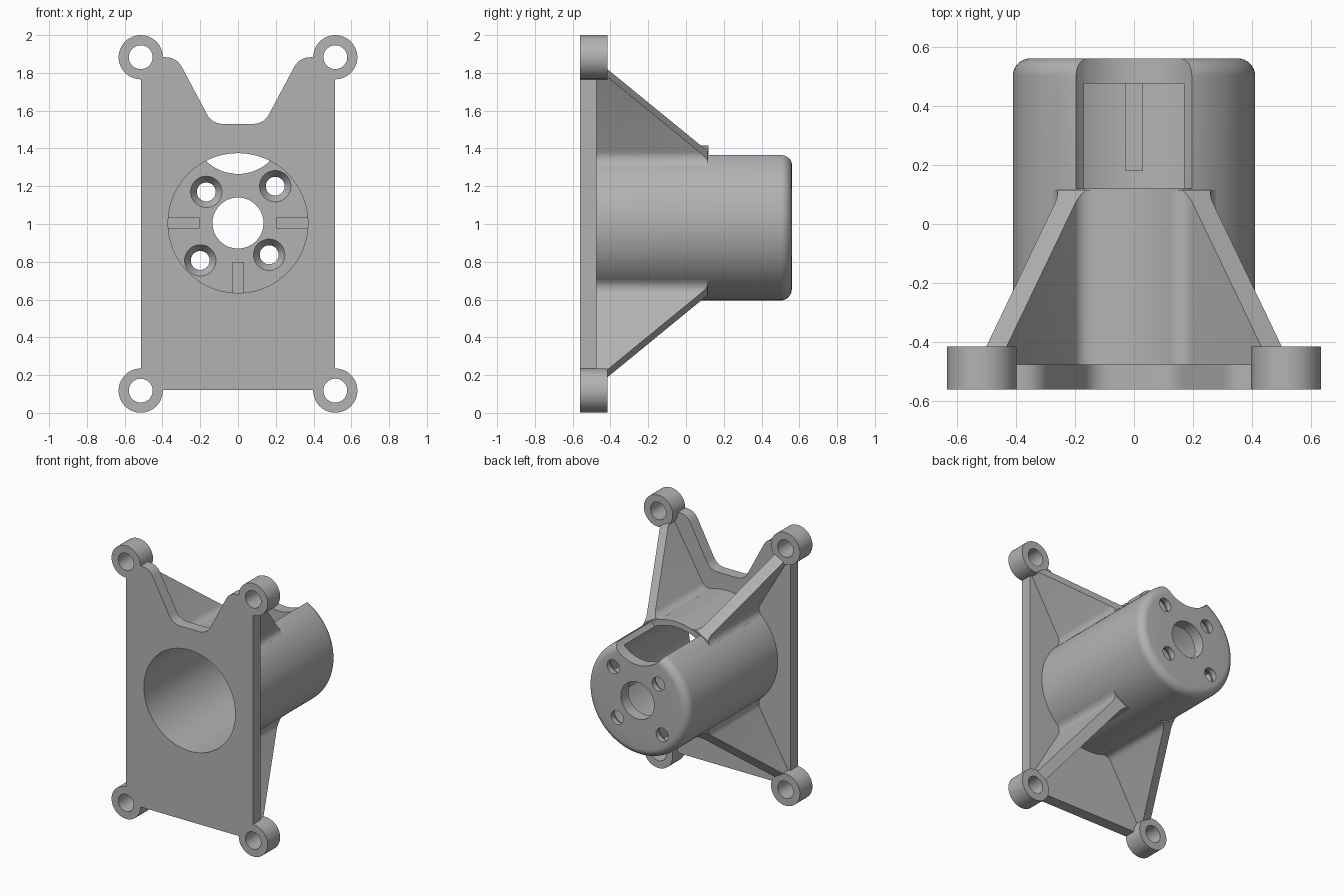
import bpy, bmesh
from math import sin, cos, pi, atan2, sqrt
from mathutils import Matrix, Vector

cube = bpy.data.objects.get("Cube")
if cube:
    bpy.data.objects.remove(cube)

grey = bpy.data.materials.new("plain grey")
grey.use_nodes = True
colour = (0.45, 0.45, 0.45, 1)
grey.diffuse_color = colour
grey.node_tree.nodes["Principled BSDF"].inputs["Base Color"].default_value = colour

AXIS = 1.005            # height of the housing axis
OUTER, BORE = 0.41, 0.37
FRONT, BACK, FLOOR = -0.56, 0.56, 0.475


def make(name, bm):
    bmesh.ops.recalc_face_normals(bm, faces=bm.faces)
    mesh = bpy.data.meshes.new(name)
    bm.to_mesh(mesh)
    bm.free()
    mesh.materials.append(grey)
    obj = bpy.data.objects.new(name, mesh)
    bpy.context.collection.objects.link(obj)
    return obj


def prism(name, points, y0, y1, matrix=Matrix()):
    """Outline in x and z, extruded along y."""
    bm = bmesh.new()
    face = bm.faces.new([bm.verts.new((x, y0, z)) for x, z in points])
    new = bmesh.ops.extrude_face_region(bm, geom=[face])["geom"]
    moved = [v for v in new if isinstance(v, bmesh.types.BMVert)]
    bmesh.ops.translate(bm, verts=moved, vec=(0, y1 - y0, 0))
    bm.transform(matrix)
    return make(name, bm)


def lathe(name, profile, x, z, sides=64):
    """Profile of (radius, y) turned about an axis along y, closed at both ends."""
    bm = bmesh.new()
    rings = [[bm.verts.new((x + r * sin(2 * pi * i / sides), y,
                            z + r * cos(2 * pi * i / sides)))
              for i in range(sides)] for r, y in profile]
    for a, b in zip(rings, rings[1:]):
        for i in range(sides):
            j = (i + 1) % sides
            bm.faces.new((a[i], a[j], b[j], b[i]))
    bm.faces.new(rings[0])
    bm.faces.new(rings[-1])
    return make(name, bm)


def combine(target, tool, operation):
    mod = target.modifiers.new("combine", 'BOOLEAN')
    mod.operation, mod.object, mod.solver = operation, tool, 'EXACT'
    bpy.context.view_layer.objects.active = target
    bpy.ops.object.modifier_apply(modifier=mod.name)
    bpy.data.objects.remove(tool)


def rounded(prev, corner, nxt, d, steps=8):
    p, c, n = Vector(prev), Vector(corner), Vector(nxt)
    a, b = c + (p - c).normalized() * d, c + (n - c).normalized() * d
    return [tuple(a * (1 - t) ** 2 + c * 2 * t * (1 - t) + b * t * t)
            for t in (i / steps for i in range(steps + 1))]


# Mounting plate with the rounded notch in its top edge
side_x, low, high = 0.513, 0.12, 1.883
shoulder, dip = (0.325, high), (0.137, 1.53)
right = [(side_x, low), (side_x, high)]
right += rounded((side_x, high), shoulder, dip, 0.06)
right += rounded(shoulder, dip, (0, dip[1]), 0.06)
plate = prism("mounting_bracket", right + [(-x, z) for x, z in reversed(right)],
              FRONT, -0.475)

# Motor housing with a rounded back edge
fillet = 0.06
edge = [(OUTER - fillet + fillet * cos(a), BACK - fillet + fillet * sin(a))
        for a in (pi / 2 * i / 8 for i in range(9))]
combine(plate, lathe("housing", [(OUTER, FRONT + 0.02)] + edge, 0, AXIS, 96), 'UNION')

# Corner bosses
corners = [(sx * 0.515, z) for sx in (-1, 1) for z in (0.118, 1.883)]
for x, z in corners:
    combine(plate, lathe("boss", [(0.117, FRONT), (0.117, -0.415)], x, z), 'UNION')

# Diagonal gussets, blended into the housing at their roots
half, blend = 0.04, 0.06
cx = half + blend
cz = sqrt((OUTER + blend) ** 2 - cx ** 2)
stop = atan2(cz, cx)
flank = [(half, 1.0)]
flank += [(cx - blend * cos(stop * i / 6), cz - blend * sin(stop * i / 6))
          for i in range(7)]
flank.append((flank[-1][0], 0.388))
section = flank + [(-x, z) for x, z in reversed(flank)]
slope = [(-0.5, 0.3), (0.115, 0.3), (0.115, 0.418), (-0.415, 0.92), (-0.5, 0.92)]
for x, z in corners:
    place = Matrix.Translation((0, 0, AXIS)) @ Matrix.Rotation(atan2(x, z - AXIS), 4, 'Y')
    gusset = prism("gusset", section, -0.52, 0.2, place)
    wedge = prism("wedge", slope, -0.2, 0.2, place @ Matrix.Rotation(pi / 2, 4, 'Z'))
    combine(gusset, wedge, 'INTERSECT')
    combine(plate, gusset, 'UNION')

# Bore, shaft hole and scooped opening on top
cutters = [
    lathe("bore", [(BORE, -0.7), (BORE, FLOOR)], 0, AXIS, 96),
    lathe("shaft_hole", [(0.135, 0.3), (0.135, 0.7)], 0, AXIS),
    lathe("scoop", [(0.242, 0.12), (0.242, 0.7)], 0, 1.507),
]
# Screw holes through the bosses and countersunk ones in the back wall
cutters += [lathe("boss_hole", [(0.063, -0.7), (0.063, -0.3)], x, z, 48)
            for x, z in corners]
for x, z in ((-0.168, 1.17), (0.197, 1.2), (-0.2, 0.807), (0.165, 0.837)):
    cutters.append(lathe("screw_hole", [(0.083, 0.45), (0.083, FLOOR), (0.05, 0.525),
                                        (0.05, 0.7)], x, z, 48))
for cutter in cutters:
    combine(plate, cutter, 'DIFFERENCE')

# Inner stop ribs at the sides and bottom of the bore
for angle in (pi / 2, pi, -pi / 2):
    place = Matrix.Translation((0, 0, AXIS)) @ Matrix.Rotation(angle, 4, 'Y')
    w, r0, r1 = 0.03, 0.205, 0.39
    rib = prism("stop_rib", [(-w, r0), (w, r0), (w, r1), (-w, r1)], 0.18, 0.5, place)
    combine(plate, rib, 'UNION')

# Smooth the round surfaces and keep the edges sharp
bpy.ops.object.select_all(action='DESELECT')
plate.select_set(True)
bpy.context.view_layer.objects.active = plate
bpy.ops.object.shade_smooth_by_angle(angle=pi / 6)
